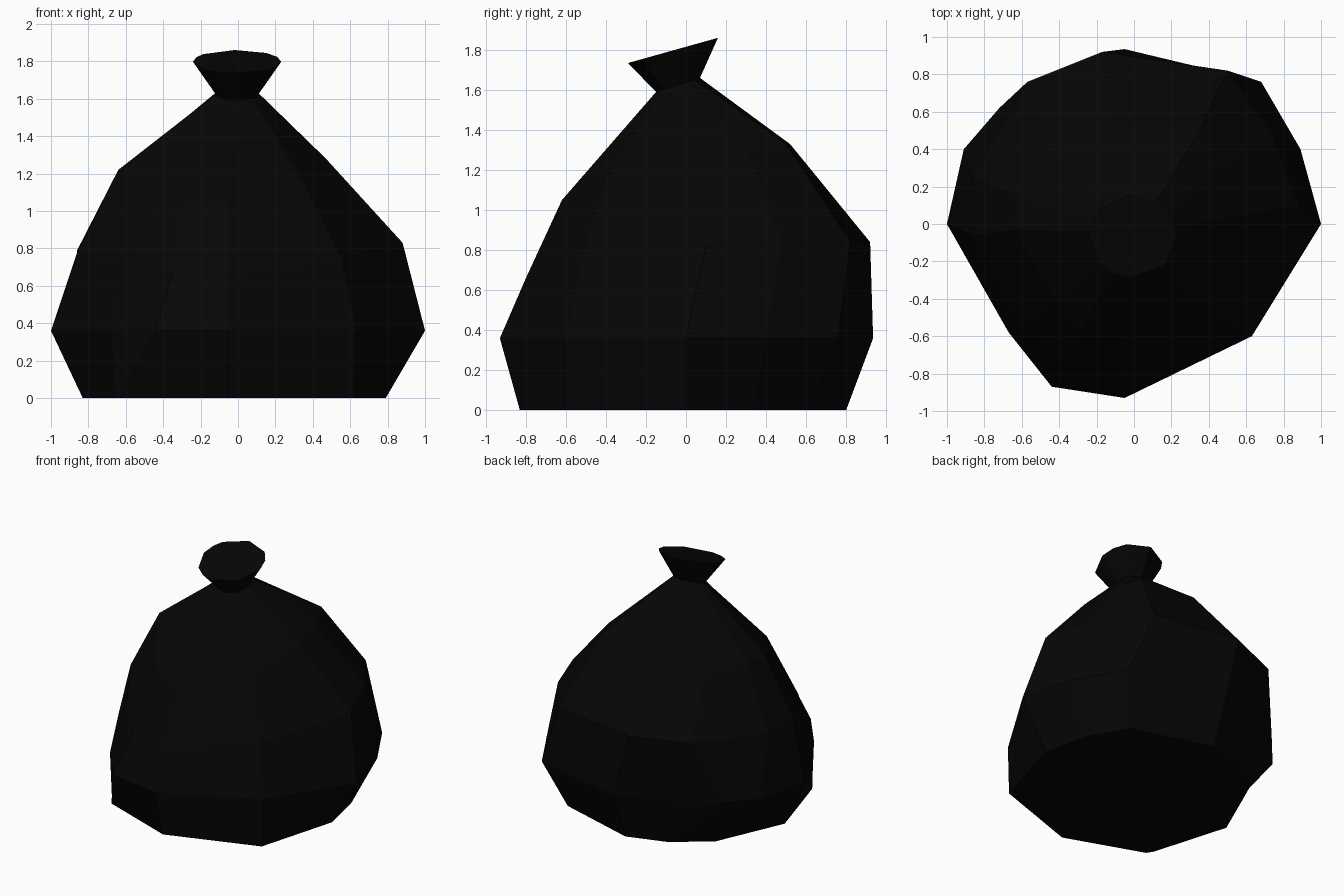
import bpy, math

if "Cube" in bpy.data.objects:
    bpy.data.objects.remove(bpy.data.objects["Cube"])

black = bpy.data.materials.new("bag_black")
black.diffuse_color = (0.0017, 0.0017, 0.0017, 1)
black.use_nodes = True
black.node_tree.nodes["Principled BSDF"].inputs["Base Color"].default_value = black.diffuse_color


def loft(name, rings, cap_bottom=False, cap_top=False):
    """Skin a stack of equal-length rings with flat faces."""
    n = len(rings[0])
    verts = [p for r in rings for p in r]
    faces = []
    for k in range(len(rings) - 1):
        for i in range(n):
            j = (i + 1) % n
            faces.append((k * n + i, k * n + j, (k + 1) * n + j, (k + 1) * n + i))
    if cap_bottom:
        faces.append(tuple(reversed(range(n))))
    if cap_top:
        faces.append(tuple(range(len(verts) - n, len(verts))))
    me = bpy.data.meshes.new(name)
    me.from_pydata(verts, [], faces)
    me.materials.append(black)
    ob = bpy.data.objects.new(name, me)
    bpy.context.collection.objects.link(ob)
    return ob


# Uneven cross-sections of the slumped bag, counter-clockwise from +x
base = [(.79, 0), (.72, .33), (.56, .62), (-.05, .8), (-.33, .71), (-.6, .52),
        (-.83, 0), (-.66, -.57), (-.63, -.62), (-.05, -.83), (.62, -.6)]
belly = [(1, 0), (.89, .4), (.68, .76), (-.05, .935), (-.72, .62), (-.91, .4),
         (-1, 0), (-.67, -.58), (-.44, -.87), (-.05, -.93), (.63, -.6)]
middle = [(.88, .1, .83), (.74, .48, .84), (.5, .82, .84), (-.17, .92, .84),
          (-.57, .76, .83), (-.86, .25, .79), (-.86, -.06, .78), (-.58, -.52, .72),
          (-.35, -.75, .68), (-.05, -.8, .66), (.55, -.52, .75)]
shoulder = [(.47, .03, 1.28), (.44, .3, 1.3), (.35, .5, 1.33), (-.1, .52, 1.33),
            (-.45, .4, 1.25), (-.62, .15, 1.22), (-.64, -.03, 1.22),
            (-.42, -.4, 1.11), (-.28, -.57, 1.06), (-.05, -.62, 1.05), (.35, -.4, 1.15)]


def tilted_ring(cx, cy, rx, ry, z0, slope):
    """Ring following the belly's directions, on a plane that rises to the back."""
    out = []
    for x, y in belly:
        a = math.atan2(y, x)
        py = cy + ry * math.sin(a)
        out.append((cx + rx * math.cos(a), py, z0 + slope * py))
    return out


neck = tilted_ring(-.005, -.04, .115, .11, 1.638, .32)
rim = tilted_ring(-.005, -.065, .236, .225, 1.816, .28)

# Bag body
loft("bag_body", [[(x, y, 0) for x, y in base], [(x, y, .36) for x, y in belly],
                  middle, shoulder, neck], cap_bottom=True)
# Gathered top flaring out above the tie
loft("gathered_top", [neck, rim], cap_top=True)
